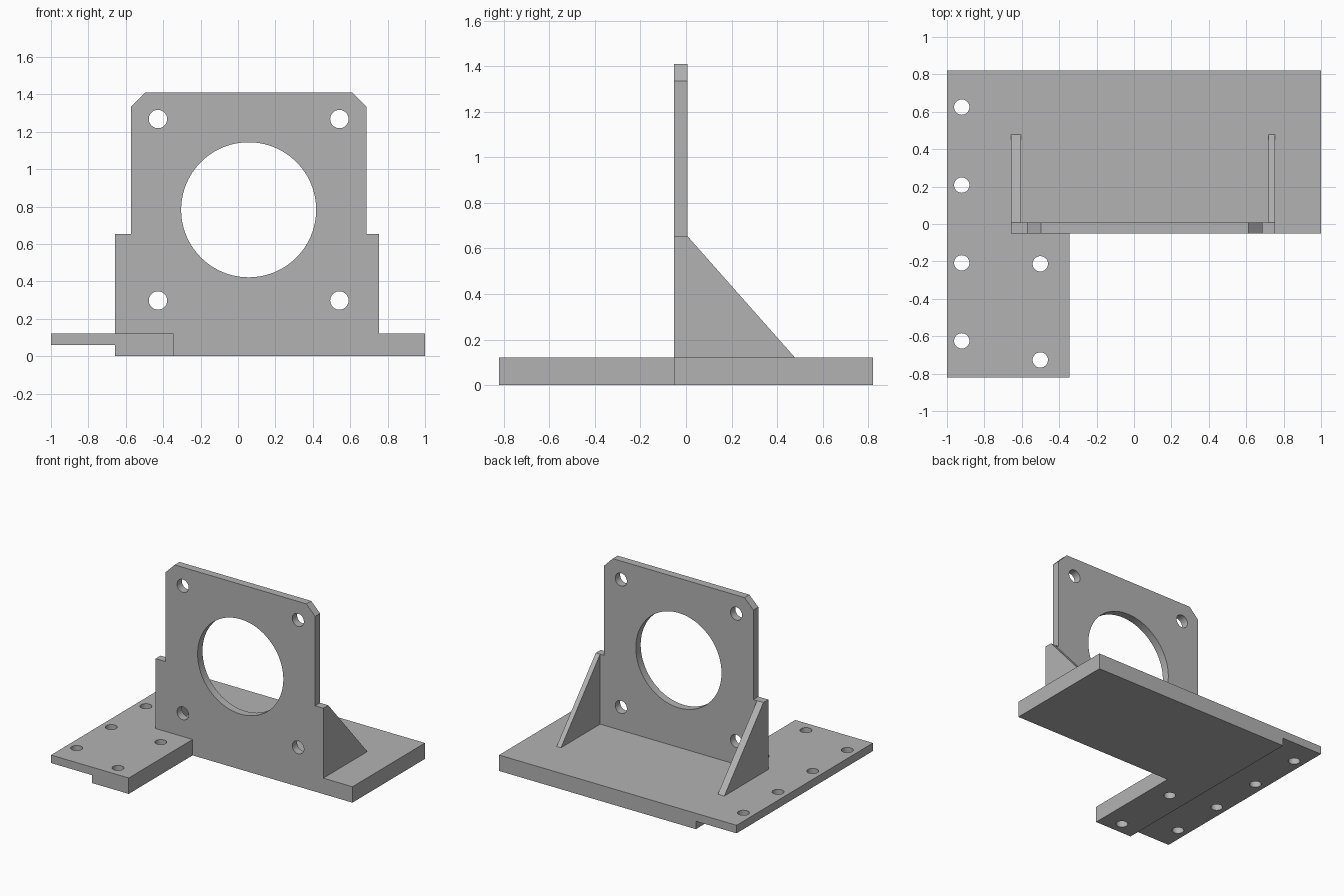
import bpy, bmesh, math
from mathutils import Vector

if "Cube" in bpy.data.objects:
    bpy.data.objects.remove(bpy.data.objects["Cube"])

grey = bpy.data.materials.new("machined grey")
grey.diffuse_color = (0.45, 0.45, 0.45, 1)
grey.use_nodes = True
grey.node_tree.nodes["Principled BSDF"].inputs["Base Color"].default_value = grey.diffuse_color


def prism(name, profile, direction):
    """Extrude a flat 3D outline along a direction."""
    bm = bmesh.new()
    face = bm.faces.new([bm.verts.new(p) for p in profile])
    out = bmesh.ops.extrude_face_region(bm, geom=[face])
    verts = [g for g in out["geom"] if isinstance(g, bmesh.types.BMVert)]
    bmesh.ops.translate(bm, vec=Vector(direction), verts=verts)
    bmesh.ops.recalc_face_normals(bm, faces=bm.faces)
    mesh = bpy.data.meshes.new(name)
    bm.to_mesh(mesh)
    bm.free()
    mesh.materials.append(grey)
    obj = bpy.data.objects.new(name, mesh)
    bpy.context.collection.objects.link(obj)
    return obj


def drill(center, radius, axis, sides=48):
    """Round cutter along Y or Z."""
    x, y, z = center
    ring = [(radius * math.cos(2 * math.pi * i / sides),
             radius * math.sin(2 * math.pi * i / sides)) for i in range(sides)]
    if axis == "Y":
        return prism("cutter", [(x + a, y - 0.3, z + b) for a, b in ring], (0, 0.6, 0))
    return prism("cutter", [(x + a, y + b, z - 0.3) for a, b in ring], (0, 0, 0.6))


def cut(obj, cutters):
    """Subtract the cutters, then remove them."""
    bpy.context.view_layer.objects.active = obj
    for c in cutters:
        mod = obj.modifiers.new("cut", "BOOLEAN")
        mod.operation = "DIFFERENCE"
        mod.solver = "EXACT"
        mod.object = c
        bpy.ops.object.modifier_apply(modifier=mod.name)
        bpy.data.objects.remove(c)


def finish(obj):
    bpy.ops.object.select_all(action="DESELECT")
    obj.select_set(True)
    bpy.context.view_layer.objects.active = obj
    bpy.ops.object.shade_smooth_by_angle(angle=math.radians(30))


FRONT, BACK = -0.052, 0.007      # upright faces
TOP = 0.121                      # base top
LEFT, RIGHT = -0.657, 0.755      # shoulders

# L-shaped base with a thinner flange along the left edge
outline = [(-1, -0.82), (-0.346, -0.82), (-0.346, FRONT), (1, FRONT), (1, 0.82), (-1, 0.82)]
base = prism("base_plate", [(x, y, 0) for x, y in outline], (0, 0, TOP))
step = prism("cutter", [(-1.2, -1, -0.2), (LEFT, -1, -0.2), (LEFT, -1, 0.06), (-1.2, -1, 0.06)], (0, 2, 0))
bolts = [(-0.921, y) for y in (-0.625, -0.208, 0.208, 0.625)] + [(-0.501, -0.213), (-0.501, -0.727)]
cut(base, [step] + [drill((x, y, 0.06), 0.041, "Z") for x, y in bolts])
finish(base)

# Upright mounting plate with shoulders and chamfered top corners
outline = [(LEFT, TOP), (RIGHT, TOP), (RIGHT, 0.653), (0.686, 0.653), (0.686, 1.334), (0.612, 1.409),
           (-0.497, 1.409), (-0.572, 1.334), (-0.572, 0.653), (LEFT, 0.653)]
upright = prism("upright_plate", [(x, FRONT, z) for x, z in outline], (0, BACK - FRONT, 0))
cx, cz = 0.057, 0.783
holes = [drill((cx, 0, cz), 0.361, "Y", 96)]
holes += [drill((cx + sx * 0.485, 0, cz + sz * 0.485), 0.049, "Y") for sx in (-1, 1) for sz in (-1, 1)]
cut(upright, holes)
finish(upright)

# Triangular braces behind the upright
for name, x0, x1 in (("left_gusset", LEFT, -0.603), ("right_gusset", 0.718, RIGHT)):
    prism(name, [(x0, BACK, TOP), (x0, 0.478, TOP), (x0, BACK, 0.653)], (x1 - x0, 0, 0))
